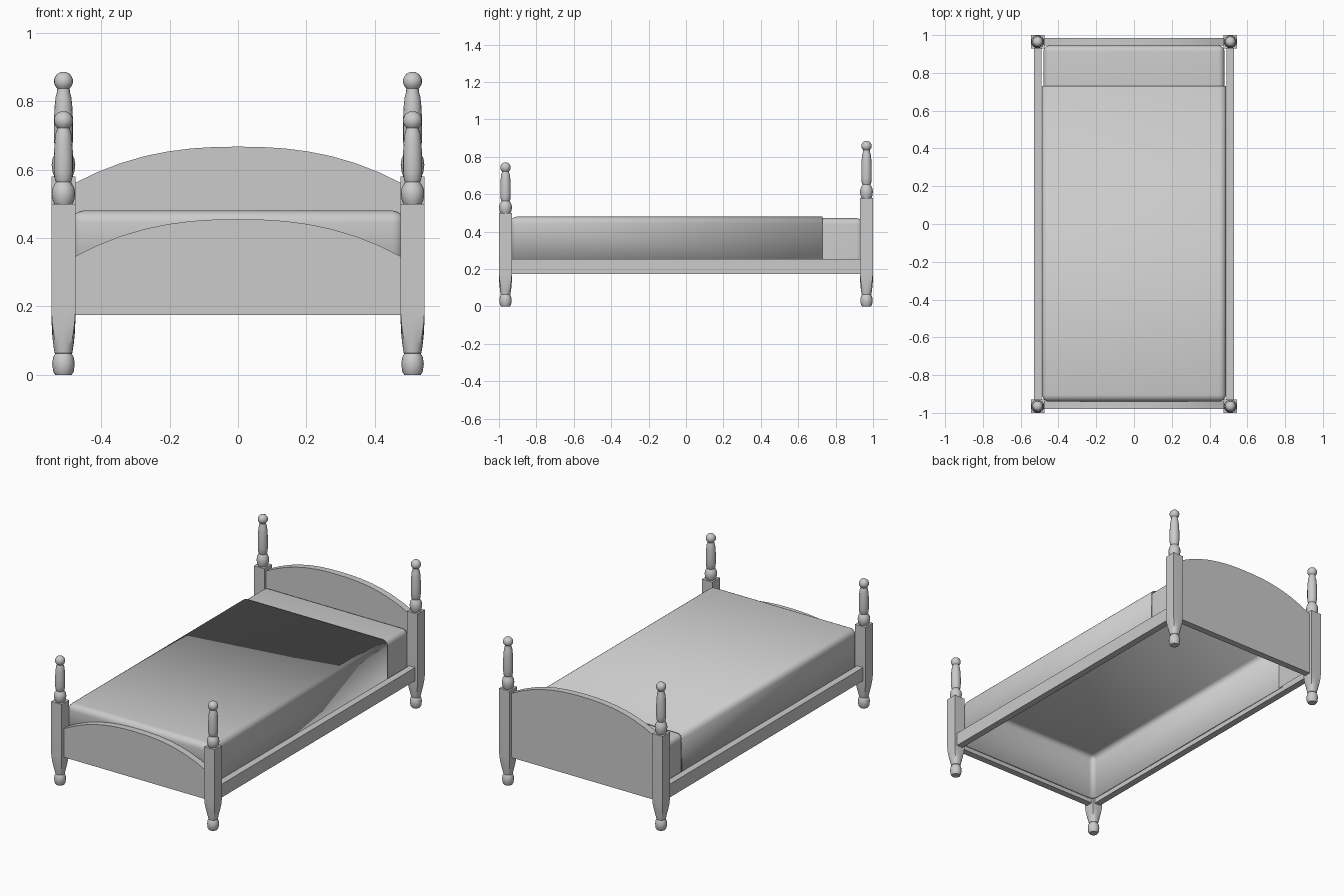
import bpy
import bmesh
import math

default = bpy.data.objects.get("Cube")
if default:
    bpy.data.objects.remove(default, do_unlink=True)

GREY = (0.6, 0.6, 0.6, 1)
mat = bpy.data.materials.new("plain_grey")
mat.use_nodes = True
mat.diffuse_color = GREY
mat.node_tree.nodes["Principled BSDF"].inputs["Base Color"].default_value = GREY


def finish(name, bm, angle=35):
    bmesh.ops.recalc_face_normals(bm, faces=bm.faces)
    mesh = bpy.data.meshes.new(name)
    bm.to_mesh(mesh)
    bm.free()
    mesh.materials.append(mat)
    mesh.shade_smooth()
    mesh.set_sharp_from_angle(angle=math.radians(angle))
    obj = bpy.data.objects.new(name, mesh)
    bpy.context.collection.objects.link(obj)
    return obj


def box(x0, x1, y0, y1, z0, z1):
    bm = bmesh.new()
    bmesh.ops.create_cube(bm, size=1)
    for v in bm.verts:
        v.co = (x1 if v.co.x > 0 else x0,
                y1 if v.co.y > 0 else y0,
                z1 if v.co.z > 0 else z0)
    return bm


# Bed post: a loft of rings that change between square and round
def ring(bm, x, y, z, r, square, sides=16):
    verts = []
    for i in range(sides):
        a = i * math.tau / sides
        c, s = math.cos(a), math.sin(a)
        k = r * (1 + square * (1 / max(abs(c), abs(s)) - 1))
        verts.append(bm.verts.new((x + k * c, y + k * s, z)))
    return verts


FOOT = [(0, .024), (.01, .03), (.033, .033), (.052, .03), (.063, .024)]
TAPER = [(.064, .026, 0), (.09, .03, .2), (.12, .033, .5),
         (.15, .0345, .8), (.185, .035, 1)]
FINIAL = [(0, .027), (.012, .032), (.03, .0345), (.046, .032), (.058, .025),
          (.064, .022), (.07, .025), (.095, .028), (.14, .028), (.18, .026),
          (.205, .023), (.217, .019)]


def bed_post(name, x, y, square_top, stretch):
    rows = [(z, r, 0) for z, r in FOOT] + TAPER + [(square_top, .035, 1)]
    rows += [(square_top + z * stretch, r, 0) for z, r in FINIAL]
    # Ball on top
    centre = square_top + .27 * stretch - .027
    rows += [(centre - .028 * math.cos(t), .028 * math.sin(t), 0)
             for t in [math.radians(d) for d in range(40, 180, 20)]]
    bm = bmesh.new()
    rings = [ring(bm, x, y, *row) for row in rows]
    for a, b in zip(rings, rings[1:]):
        for i in range(len(a)):
            j = (i + 1) % len(a)
            bm.faces.new((a[i], a[j], b[j], b[i]))
    bm.faces.new(rings[0][::-1])
    bm.faces.new(rings[-1])
    finish(name, bm)


# Arched end board
def arched_board(name, y0, y1, end_z, rise, half=.478, base=.175, steps=14):
    bm = bmesh.new()
    outline = [(half, base), (-half, base)]
    for i in range(steps + 1):
        t = 2 * i / steps - 1
        outline.append((half * t, end_z + rise * (1 - abs(t) ** 2.4)))
    face = bm.faces.new([bm.verts.new((x, y0, z)) for x, z in outline])
    extruded = bmesh.ops.extrude_face_region(bm, geom=[face])["geom"]
    for v in extruded:
        if isinstance(v, bmesh.types.BMVert):
            v.co.y = y1
    finish(name, bm, 30)


# Soft shell, open underneath and at one end
def soft_cover(name, half, y0, y1, top, open_end, radius):
    bm = box(-half, half, y0, y1, .2, top)
    bm.normal_update()
    opened = [f for f in bm.faces
              if f.normal.z < -.5 or f.normal.y * open_end > .5]
    bmesh.ops.delete(bm, geom=opened, context="FACES")
    rounded = [e for e in bm.edges if len(e.link_faces) == 2]
    bmesh.ops.bevel(bm, geom=rounded, offset=radius, segments=5,
                    profile=.5, affect="EDGES", clamp_overlap=True)
    return finish(name, bm, 50)


for side, sx in (("left", 1), ("right", -1)):
    bed_post("foot_post_" + side, sx * .51, -.965, .5, 1)
    bed_post("head_post_" + side, sx * .51, .965, .58, 1.13)
    x0, x1 = sorted((sx * .49, sx * .53))
    finish("side_rail_" + side, box(x0, x1, -.935, .935, .175, .255))

arched_board("headboard", .945, .985, .56, .107)
arched_board("footboard", -.98, -.94, .345, .11)

soft_cover("mattress", .479, .71, .945, .472, -1, .032)
blanket = soft_cover("blanket", .487, -.94, .73, .48, 1, .036)
hem = blanket.modifiers.new("hem_thickness", "SOLIDIFY")
hem.thickness = .008
hem.offset = -1
